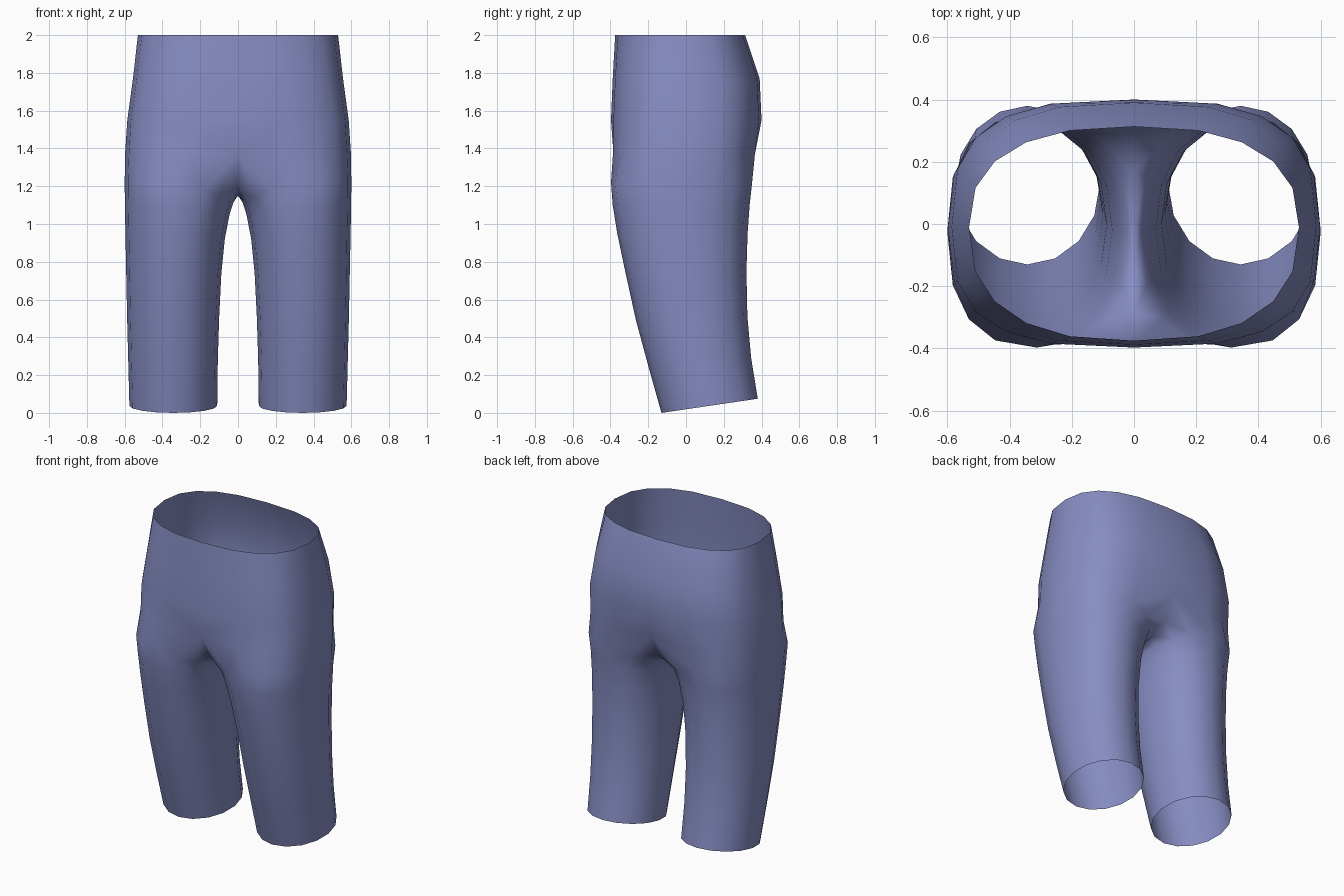
import bpy, bmesh, math

if "Cube" in bpy.data.objects:
    bpy.data.objects.remove(bpy.data.objects["Cube"])

N = 16          # sides of a leg tube
OUT = 11        # vertices 0..10 run front -> outer side -> back


def section(t, cx, rx, yf, yb, n, cy):
    """Point on a rounded cross-section with separate front and back depth."""
    c, s = math.cos(t), math.sin(t)
    x = cx + rx * math.copysign(abs(c) ** (2 / n), c)
    ry = (yb - cy) if s > 0 else (cy - yf)
    return x, cy + ry * math.copysign(abs(s) ** (2 / n), s)


# Leg rings: outer z, inner z, inner x, outer x, front y, back y, roundness, hem tilt
LEG = [
    (0.0375, 0.0375, 0.110, 0.575, -0.13, 0.38, 2.0, 0.0375),
    (0.27, 0.27, 0.107, 0.581, -0.20, 0.345, 2.05, 0.02),
    (0.50, 0.50, 0.100, 0.587, -0.265, 0.325, 2.1, 0.01),
    (0.75, 0.74, 0.088, 0.592, -0.322, 0.32, 2.15, 0),
    (0.95, 0.92, 0.070, 0.596, -0.364, 0.326, 2.2, 0),
    (1.10, 1.05, 0.045, 0.599, -0.388, 0.337, 2.3, 0),
    (1.22, 1.115, 0.024, 0.600, -0.397, 0.35, 2.5, 0),
]
# Torso rings: z, half width, front y, back y, roundness
TORSO = [
    (1.37, 0.598, -0.40, 0.378, 2.9),
    (1.55, 0.586, -0.397, 0.40, 3.0),
    (1.77, 0.556, -0.388, 0.39, 2.8),
    (2.00, 0.530, -0.375, 0.313, 2.5),
]
# Crotch seam on the centre line, back to front: y, z
SEAM = [(0.285, 1.22), (0.17, 1.17), (0.02, 1.15), (-0.14, 1.16), (-0.285, 1.21)]

bm = bmesh.new()
rings = []

# Leg tube
for zo, zi, xi, xo, yf, yb, n, tilt in LEG:
    ring = []
    for i in range(N):
        t = math.radians(247.5 + 360 / N * i)
        x, y = section(t, (xi + xo) / 2, (xo - xi) / 2, yf, yb, n, (yf + yb) / 2)
        w = max(0, -math.cos(t))
        ring.append(bm.verts.new((x, y, zo + (zi - zo) * w + tilt * math.sin(t))))
    rings.append(ring)

# Torso half rings, open at the centre line; the first one is closed by the seam
for k, (z, a, yf, yb, n) in enumerate(TORSO):
    ring = []
    for i in range(OUT):
        t = math.radians(-90 + 180 / (OUT - 1) * i)
        x, y = section(t, 0, a, yf, yb, n, -0.01)
        if i in (0, OUT - 1):
            x = 0
            y *= 0.96 if k == 0 else 1      # slight dip above the crotch
        ring.append(bm.verts.new((x, y, z)))
    if k == 0:
        ring += [bm.verts.new((0, y, z)) for y, z in SEAM]
    rings.append(ring)

# Skin between neighbouring rings
for a, b in zip(rings, rings[1:]):
    closed = len(b) == N
    for i in range(N if closed else OUT - 1):
        j = (i + 1) % N
        bm.faces.new((a[i], a[j], b[j], b[i])).smooth = True

mesh = bpy.data.meshes.new("trousers")
bm.to_mesh(mesh)
bm.free()

# Trousers, mirrored across the centre seam
trousers = bpy.data.objects.new("trousers", mesh)
bpy.context.collection.objects.link(trousers)
mirror = trousers.modifiers.new("mirror", 'MIRROR')
mirror.use_axis[0] = True
mirror.use_clip = True
mirror.merge_threshold = 0.001

cloth = bpy.data.materials.new("slate blue cloth")
cloth.diffuse_color = (0.24, 0.265, 0.54, 1)
cloth.use_nodes = True
cloth.node_tree.nodes["Principled BSDF"].inputs["Base Color"].default_value = cloth.diffuse_color
mesh.materials.append(cloth)
